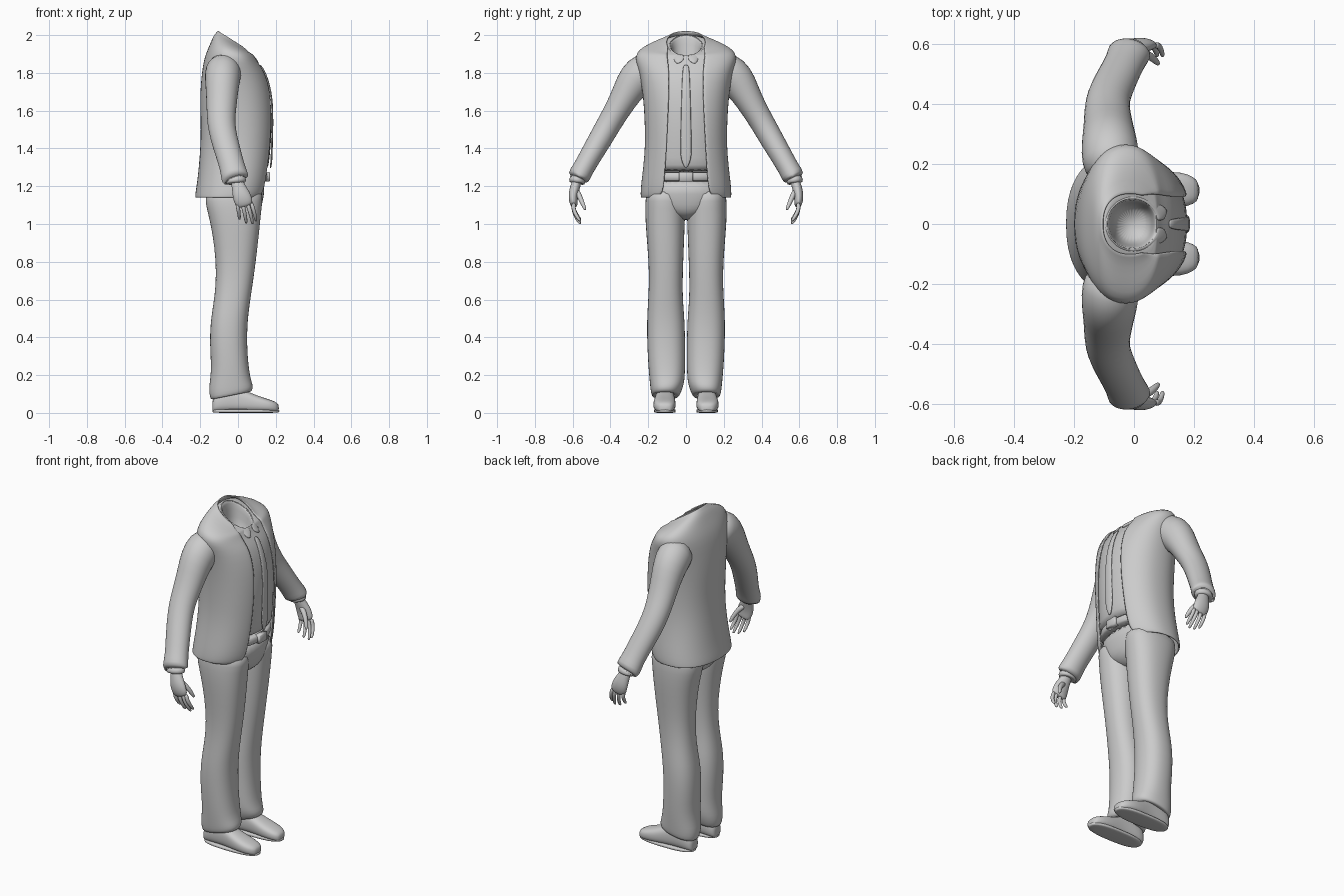
import bpy, bmesh, math
from mathutils import Vector

grey = bpy.data.materials.new("light grey")
grey.diffuse_color = (0.6, 0.6, 0.6, 1)


def spow(v, p):
    return math.copysign(abs(v) ** (2 / p), v)


def ring(z, xb, xf, ry, cy=0, tilt=0, p=2.3, gap=0, n=32):
    """Horizontal rounded section from back xb to front xf; gap leaves the front open."""
    cx, rx = (xb + xf) / 2, (xf - xb) / 2
    a0 = math.asin(min(1, gap / ry) ** (p / 2)) if gap else 0
    pts = []
    for i in range(n + 1 if gap else n):
        a = a0 + (2 * math.pi - 2 * a0) * i / n
        x = cx + rx * spow(math.cos(a), p)
        pts.append((x, cy + ry * spow(math.sin(a), p), z + tilt * (x - cx)))
    return pts


def tube(path, n=16):
    """Sections (x, y, z, radius along x, radius across) set square to the path."""
    rings = []
    for i, (x, y, z, ra, rb) in enumerate(path):
        a, b = path[max(i - 1, 0)], path[min(i + 1, len(path) - 1)]
        t = (Vector(b[:3]) - Vector(a[:3])).normalized()
        u = (Vector((1, 0, 0)) - t * t.x).normalized()
        v = t.cross(u)
        rings.append([Vector((x, y, z)) + u * ra * math.cos(k * math.tau / n)
                      + v * rb * math.sin(k * math.tau / n) for k in range(n)])
    return rings


def loft(name, rings, closed=True, caps=True, mirror=False, thick=0, sub=1):
    bm = bmesh.new()
    rows = [[bm.verts.new(p) for p in r] for r in rings]
    n = len(rows[0])
    for a, b in zip(rows, rows[1:]):
        for i in range(n if closed else n - 1):
            j = (i + 1) % n
            bm.faces.new((a[i], a[j], b[j], b[i]))
    if closed and caps:
        bm.faces.new(rows[0])
        bm.faces.new(rows[-1])
    bmesh.ops.recalc_face_normals(bm, faces=bm.faces)
    me = bpy.data.meshes.new(name)
    bm.to_mesh(me)
    bm.free()
    me.materials.append(grey)
    me.shade_smooth()
    ob = bpy.data.objects.new(name, me)
    bpy.context.collection.objects.link(ob)
    if mirror:
        m = ob.modifiers.new("mirror", 'MIRROR')
        m.use_axis = (False, True, False)
    if thick:
        s = ob.modifiers.new("thickness", 'SOLIDIFY')
        s.thickness, s.offset = thick, 0
    if sub:
        ob.modifiers.new("smooth", 'SUBSURF').levels = sub
        ob.modifiers["smooth"].render_levels = sub
    return ob


# Jacket: z, back, front, half width, half opening, tilt
JACKET = [
    (1.14, -.222, .13, .234, .165, 0), (1.147, -.222, .14, .236, .14, 0),
    (1.17, -.22, .15, .236, .122, 0), (1.22, -.212, .16, .232, .114, 0),
    (1.3, -.203, .172, .222, .108, 0), (1.4, -.195, .182, .213, .102, 0),
    (1.5, -.192, .188, .213, .097, 0), (1.6, -.195, .187, .217, .092, 0),
    (1.7, -.196, .178, .226, .088, 0), (1.8, -.187, .15, .242, .088, 0),
    (1.86, -.175, .115, .262, .092, -.1), (1.9, -.155, .095, .262, .095, -.2),
    (1.925, -.14, .088, .232, .097, -.3), (1.942, -.125, .085, .17, .098, -.5),
    (1.95, -.112, .083, .12, .098, -.6), (1.962, -.104, .08, .1, .094, -.65)]
loft("jacket", [ring(z, b, f, w, tilt=t, gap=g) for z, b, f, w, g, t in JACKET],
     closed=False, thick=.01)

# Shirt follows the jacket just inside, then folds into an open neck
d = .009
shirt = [ring(z, b + d, f - d, w - d, tilt=t) for z, b, f, w, g, t in JACKET[4:-1]]
shirt.insert(0, ring(1.275, -.17, .15, .2))
shirt += [ring(1.945, -.09, .078, .086, tilt=-.65), ring(1.945, -.082, .07, .078, tilt=-.65),
          ring(1.88, -.075, .06, .07, tilt=-.5), ring(1.8, -.06, .045, .055)]
loft("shirt", shirt)

# Folded collar with two points at the front
top, mid, low = [], [], []
for i in range(33):
    a = math.radians(7 + 346 * i / 32)
    away = math.degrees(min(a, math.tau - a))
    tip = math.exp(-((away - 26) / 13) ** 2)
    c, s = math.cos(a), math.sin(a)
    zt = 1.948 - .055 * c
    top.append((-.006 + .084 * c, .084 * s, zt))
    mid.append((-.006 + .094 * c + .012 * tip, .093 * s, zt - .012 - .01 * tip))
    low.append((-.006 + .1 * c + .032 * tip, .1 * s + .012 * tip * s, zt - .024 - .032 * tip))
loft("shirt_collar", [top, mid, low], closed=False, thick=.008)

# Buttoned front strip, ending in a point over the belt
strip = []
for z, x, w in [(1.295, .171, .004), (1.32, .176, .02), (1.36, .178, .032), (1.45, .181, .03),
                (1.6, .184, .027), (1.7, .175, .024), (1.8, .147, .02), (1.845, .115, .015)]:
    strip.append([(x - .002, -w, z), (x + .001, 0, z), (x - .002, w, z)])
loft("shirt_front_strip", strip, closed=False, thick=.009)

# Belt and buckle
loft("belt", [ring(z, -.17, f, .2) for z, f in
              [(1.225, .15), (1.228, .158), (1.272, .158), (1.276, .15)]])
loft("buckle", [[(x, y * w, 1.25 + z * w) for y, z in
                 [(-.036, -.024), (.036, -.024), (.036, .024), (-.036, .024)]]
                for x, w in [(.14, 1), (.166, 1), (.17, .85)]], sub=0)

# Trousers: seat, then legs as z, back, front, inner, outer, tilt
loft("trouser_seat", [ring(z, b, f, w) for z, b, f, w in
                      [(1.25, -.17, .152, .205), (1.15, -.175, .137, .208), (1.1, -.165, .128, .19),
                       (1.06, -.145, .112, .13), (1.035, -.1, .08, .06), (1.02, -.05, .04, .02)]])
LEG = [(1.2, -.172, .138, .02, .21, 0), (1.12, -.176, .13, .004, .216, 0),
       (1.05, -.158, .122, .004, .217, 0), (.95, -.135, .112, .008, .211, 0),
       (.8, -.117, .095, .014, .198, 0), (.68, -.118, .078, .018, .196, 0),
       (.58, -.13, .063, .015, .202, 0), (.48, -.147, .05, .006, .208, 0),
       (.36, -.15, .048, .004, .206, 0), (.25, -.142, .056, .004, .2, 0),
       (.18, -.148, .066, .006, .194, .05), (.14, -.155, .078, .014, .19, .1),
       (.105, -.15, .08, .028, .186, .2), (.088, -.14, .068, .038, .178, .2),
       (.095, -.125, .05, .05, .165, .2)]
loft("trouser_leg", [ring(z, b, f, (o - i) / 2, (o + i) / 2, t, n=24)
                     for z, b, f, i, o, t in LEG], mirror=True)

# Shoes: x, centre y, half width, height
shoe = []
for x, cy, w, h in [(-.136, .108, .025, .06), (-.128, .108, .042, .085), (-.09, .108, .052, .12),
                    (-.02, .11, .05, .135), (.04, .112, .053, .115), (.1, .114, .06, .088),
                    (.16, .114, .06, .07), (.2, .112, .046, .055), (.217, .11, .026, .04)]:
    shoe.append([(x, cy + w * spow(math.cos(k * math.tau / 20), 2.6),
                  .004 + h / 2 * (1 + spow(math.sin(k * math.tau / 20), 2.8))) for k in range(20)])
loft("shoe", shoe, mirror=True)
sole = [ring(z, -.137 + e, .22 - e, .058 - e, .112, p=2.6) for z, e in
        [(0, .006), (.003, 0), (.017, 0), (.02, .006)]]
loft("shoe_sole", sole, mirror=True)

# Sleeve, bent a little at the elbow, with a turned-in cuff
loft("sleeve", tube([(-.07, .15, 1.825, .085, .085), (-.078, .215, 1.81, .1, .108),
                     (-.082, .27, 1.765, .095, .1), (-.085, .315, 1.69, .086, .08),
                     (-.088, .36, 1.61, .08, .07), (-.09, .405, 1.535, .075, .066),
                     (-.075, .45, 1.455, .073, .064), (-.05, .5, 1.37, .07, .06),
                     (-.03, .54, 1.3, .068, .057), (-.02, .562, 1.262, .073, .06),
                     (-.014, .574, 1.236, .074, .06), (-.012, .577, 1.23, .066, .053),
                     (-.016, .572, 1.24, .05, .04)]), mirror=True)
loft("shirt_cuff", tube([(-.016, .568, 1.25, .056, .045), (-.008, .58, 1.218, .056, .045),
                         (-.008, .58, 1.216, .045, .036)]), mirror=True)

# Hand: palm, four curled fingers and a thumb
loft("palm", tube([(-.01, .575, 1.24, .034, .026), (0, .584, 1.205, .034, .026),
                   (.012, .594, 1.17, .045, .027), (.024, .598, 1.135, .05, .025),
                   (.034, .594, 1.105, .047, .021), (.038, .59, 1.092, .035, .014)]), mirror=True)
for name, x, dx, drop in [("little_finger", -.004, .012, .08), ("ring_finger", .022, .022, .1),
                          ("middle_finger", .048, .03, .104), ("index_finger", .07, .026, .088)]:
    z = 1.118 - abs(x - .035) * .1
    loft(name, tube([(x, .594, z, .012, .013), (x + dx * .4, .597, z - drop * .4, .0115, .012),
                     (x + dx * .75, .583, z - drop * .75, .01, .011),
                     (x + dx * .95, .565, z - drop * 1.05, .009, .009),
                     (x + dx, .557, z - drop * 1.13, .004, .004)], 8), mirror=True)
loft("thumb", tube([(.01, .58, 1.18, .018, .016), (.045, .565, 1.15, .016, .015),
                    (.066, .55, 1.115, .013, .013), (.078, .537, 1.085, .011, .01),
                    (.082, .532, 1.073, .005, .005)], 8), mirror=True)
